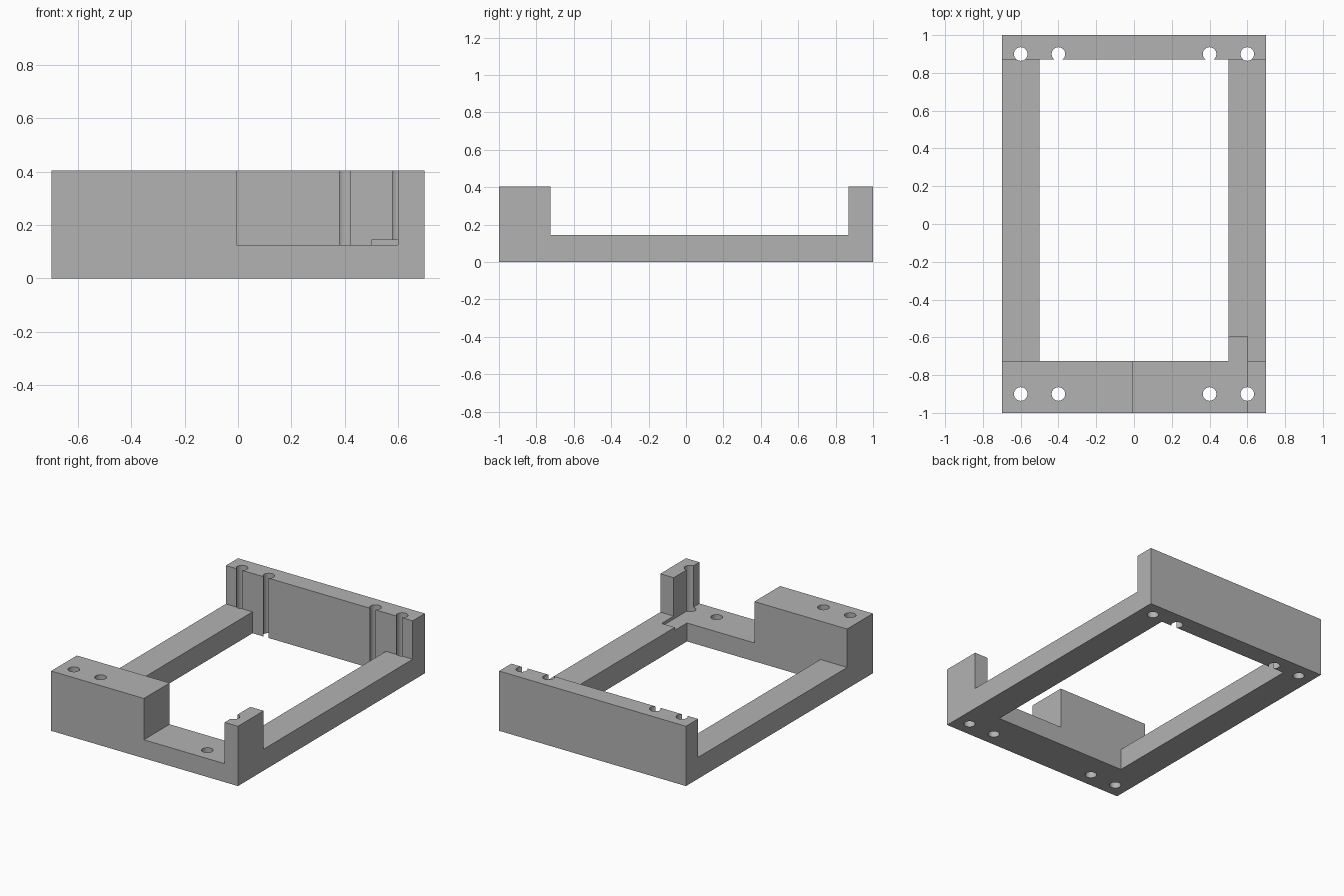
import bpy
import bmesh
from math import radians
from mathutils import Matrix, Vector

if "Cube" in bpy.data.objects:
    bpy.data.objects.remove(bpy.data.objects["Cube"])

grey = bpy.data.materials.new("plain grey")
grey.use_nodes = True
colour = (0.45, 0.45, 0.45, 1)
grey.diffuse_color = colour
grey.node_tree.nodes["Principled BSDF"].inputs["Base Color"].default_value = colour

HALF_X, HEIGHT, RAIL = 0.7, 0.405, 0.145
FRONT_IN, BACK_IN, SIDE_IN = -0.725, 0.87, 0.5


def add_object(name, bm):
    bmesh.ops.recalc_face_normals(bm, faces=bm.faces)
    mesh = bpy.data.meshes.new(name)
    bm.to_mesh(mesh)
    bm.free()
    mesh.materials.append(grey)
    obj = bpy.data.objects.new(name, mesh)
    bpy.context.collection.objects.link(obj)
    return obj


def box(name, low, high):
    low, high = Vector(low), Vector(high)
    bm = bmesh.new()
    bmesh.ops.create_cube(bm, size=1, matrix=Matrix.Translation((low + high) / 2)
                          @ Matrix.Diagonal((high - low).to_4d()))
    return add_object(name, bm)


def cut(target, cutter):
    mod = target.modifiers.new("cut", "BOOLEAN")
    mod.operation, mod.solver, mod.object = "DIFFERENCE", "EXACT", cutter
    bpy.context.view_layer.objects.active = target
    bpy.ops.object.modifier_apply(modifier=mod.name)
    bpy.data.objects.remove(cutter)


# Frame body: side profile with raised front and back walls, extruded across
profile = [(-1, 0), (1, 0), (1, HEIGHT), (BACK_IN, HEIGHT), (BACK_IN, RAIL),
           (FRONT_IN, RAIL), (FRONT_IN, HEIGHT), (-1, HEIGHT)]
bm = bmesh.new()
side = bm.faces.new([bm.verts.new((-HALF_X, y, z)) for y, z in profile])
extruded = bmesh.ops.extrude_face_region(bm, geom=[side])["geom"]
bmesh.ops.translate(bm, vec=(2 * HALF_X, 0, 0),
                    verts=[v for v in extruded if isinstance(v, bmesh.types.BMVert)])
frame = add_object("mounting_frame", bm)

# Central opening
cut(frame, box("opening_cutter", (-SIDE_IN, FRONT_IN, -1), (SIDE_IN, BACK_IN, 1)))

# Notch in the front wall, running a little way into the left rail
cut(frame, box("notch_cutter", (-0.005, -1.2, 0.125), (0.6, -0.595, 1)))

# Screw holes; the back ones break through the inner wall as slots
for x in (-0.6, -0.4, 0.4, 0.6):
    for y in (-0.9, 0.9):
        bm = bmesh.new()
        bmesh.ops.create_cone(bm, cap_ends=True, segments=32, radius1=0.036,
                              radius2=0.036, depth=2,
                              matrix=Matrix.Translation((x, y, 0)))
        cut(frame, add_object("hole_cutter", bm))

# Smooth hole walls, crisp edges elsewhere
bpy.ops.object.select_all(action="DESELECT")
frame.select_set(True)
bpy.context.view_layer.objects.active = frame
bpy.ops.object.shade_smooth_by_angle(angle=radians(30))
